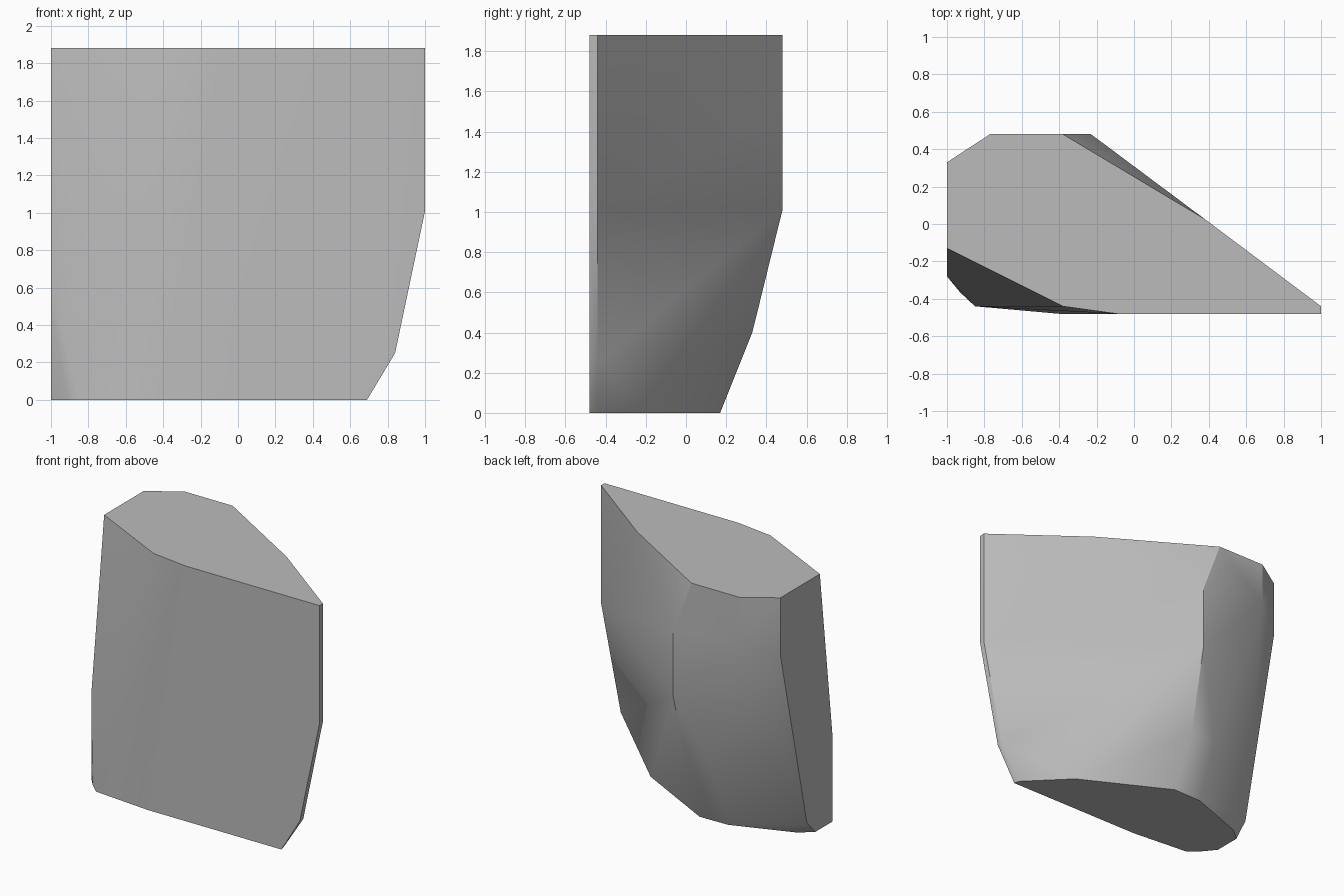
import bpy, bmesh, math

cube = bpy.data.objects.get("Cube")
if cube:
    bpy.data.objects.remove(cube, do_unlink=True)

# Stone colour
stone = bpy.data.materials.new("grey stone")
stone.use_nodes = True
grey = (0.5, 0.5, 0.5, 1)
stone.diffuse_color = grey
stone.node_tree.nodes["Principled BSDF"].inputs["Base Color"].default_value = grey

TOP = 1.88
FRONT, BACK = -0.48, 0.48

# Flat top outline
top_outline = [(-1, 0.33), (-0.77, BACK), (-0.38, BACK), (0.38, 0.025), (1, -0.44),
               (1, FRONT), (-0.09, FRONT), (-0.38, -0.44), (-1, -0.13)]
# Smaller base outline
base_outline = [(0.69, FRONT), (0.68, -0.44), (0.4, -0.16), (-0.23, 0.17), (-0.46, 0.165),
                (-0.91, 0), (-1, -0.08), (-1, -0.28), (-0.93, -0.365), (-0.85, -0.44),
                (-0.4, FRONT)]
# Corners between base and top: tapered side, bulging back, chipped end
side_corners = [(1, -0.44, 1.01), (1, FRONT, 1.01), (0.84, -0.44, 0.25), (0.84, FRONT, 0.25),
                (-0.23, BACK, 1.48), (-0.23, BACK, 1.01), (-0.77, BACK, 1.57),
                (-0.25, 0.33, 0.4), (-0.46, 0.32, 0.4),
                (-1, 0.33, 1.46), (-1, 0.02, 0.1), (-1, -0.28, 0.61)]

# Rock block
bm = bmesh.new()
for x, y in top_outline:
    bm.verts.new((x, y, TOP))
for x, y in base_outline:
    bm.verts.new((x, y, 0))
for corner in side_corners:
    bm.verts.new(corner)
hull = bmesh.ops.convex_hull(bm, input=bm.verts[:])
loose = {v for v in hull["geom_interior"] + hull["geom_unused"]
         if isinstance(v, bmesh.types.BMVert) and not v.link_faces}
bmesh.ops.delete(bm, geom=list(loose), context='VERTS')
bmesh.ops.dissolve_limit(bm, angle_limit=math.radians(1), verts=bm.verts[:], edges=bm.edges[:])
bmesh.ops.recalc_face_normals(bm, faces=bm.faces[:])

mesh = bpy.data.meshes.new("rock_block")
bm.to_mesh(mesh)
bm.free()
mesh.materials.append(stone)
rock = bpy.data.objects.new("rock_block", mesh)
bpy.context.collection.objects.link(rock)

# Soft facets with crisp rims
bpy.context.view_layer.objects.active = rock
rock.select_set(True)
bpy.ops.object.shade_smooth_by_angle(angle=math.radians(30))
